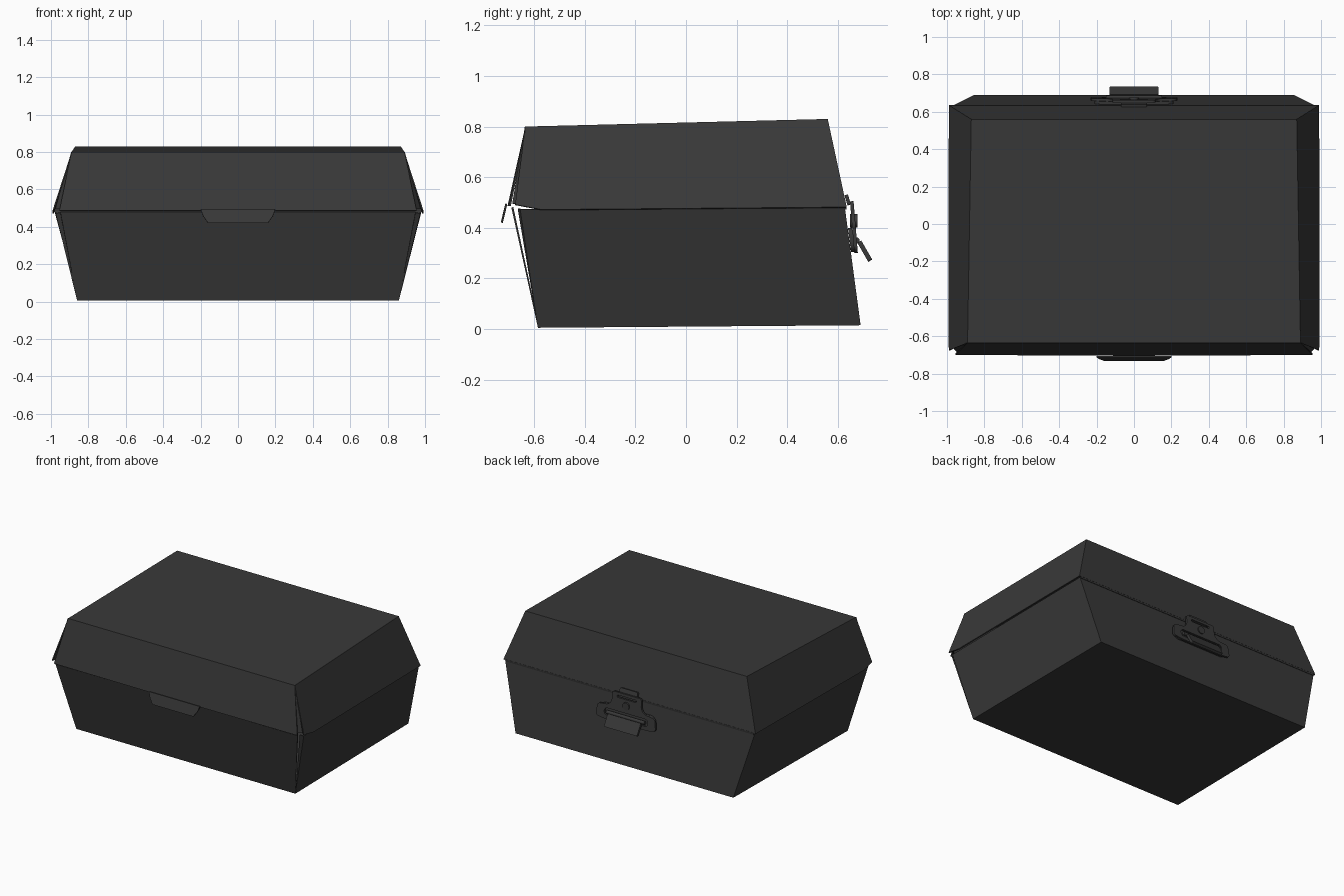
import bpy
import bmesh
from math import radians
from mathutils import Vector

if "Cube" in bpy.data.objects:
    bpy.data.objects.remove(bpy.data.objects["Cube"], do_unlink=True)

card = bpy.data.materials.new("charcoal card")
card.use_nodes = True
COLOUR = (0.04, 0.04, 0.04, 1)
card.diffuse_color = COLOUR
card.node_tree.nodes["Principled BSDF"].inputs["Base Color"].default_value = COLOUR


def make(name, faces, thick=0.0, offset=0.0, round_corners=0.0):
    """Weld a list of polygons into one sheet and give it thickness."""
    bm = bmesh.new()
    for pts in faces:
        bm.faces.new([bm.verts.new(p) for p in pts])
    bmesh.ops.remove_doubles(bm, verts=bm.verts, dist=0.0005)
    bmesh.ops.recalc_face_normals(bm, faces=bm.faces)
    mesh = bpy.data.meshes.new(name)
    bm.to_mesh(mesh)
    bm.free()
    mesh.materials.append(card)
    ob = bpy.data.objects.new(name, mesh)
    bpy.context.collection.objects.link(ob)
    if round_corners:
        mod = ob.modifiers.new("round", "BEVEL")
        mod.affect = "VERTICES"
        mod.width = round_corners
        mod.segments = 6
    if thick:
        mod = ob.modifiers.new("thickness", "SOLIDIFY")
        mod.thickness = thick
        mod.offset = offset
    return ob


def both(pts):
    """A polygon and its mirror image across x."""
    return [pts, [(-x, y, z) for x, y, z in reversed(pts)]]


def across(pts):
    """A symmetric polygon from the points of its right half."""
    return pts + [(-x, y, z) for x, y, z in reversed(pts)]


# Tray: floor, leaning walls and folded front corners
floor_f, floor_b = (0.86, -0.585, 0.005), (0.855, 0.69, 0.015)
rim_f, rim_s, rim_b = (0.95, -0.69, 0.48), (0.975, -0.655, 0.472), (0.98, 0.628, 0.478)
tray = [across([floor_f, floor_b]), across([floor_f, rim_f]), across([floor_b, rim_b])]
tray += both([floor_f, floor_b, rim_b, rim_s])
tray += both([floor_f, rim_s, (0.95, -0.665, 0.475)])
make("tray", tray, 0.008, -1)

# Lid: sloping top, front and back panels, side panels with a clipped corner
top_f, top_b = (0.89, -0.635, 0.80), (0.87, 0.56, 0.83)
lip_f, lip_b = (0.955, -0.70, 0.487), (0.99, 0.635, 0.482)
clip_a, clip_b = (0.99, -0.675, 0.492), (0.993, -0.57, 0.472)
lid = [across([top_f, top_b]), across([top_f, (0.955, -0.70, 0.495), (0.0, -0.708, 0.489)]),
       across([top_b, lip_b])]
lid[1] = [top_f, lip_f, (0, -0.705, 0.487), (-lip_f[0], *lip_f[1:]), (-top_f[0], *top_f[1:])]
lid += both([top_f, top_b, lip_b, clip_b, clip_a])
make("lid", lid, 0.008, -1)

# Tucked flaps behind the front corner gaps of the lid
make("lid_corner_flaps", both([top_f, (0.945, -0.685, 0.495), (0.975, -0.65, 0.495)]), 0.005)

# Front closing tab
make("front_tab", [across([(0.20, -0.71, 0.495), (0.185, -0.719, 0.455), (0.16, -0.728, 0.42)])],
     0.008)

# Back fold strip
make("hinge_fold", [across([(0.975, 0.632, 0.487), (0.975, 0.63, 0.472)])], 0.006)


# Clasp on the back
def plate(name, half, y_top, y_low, thick, rounding):
    """Thin upright plate from right-half (x, z) points, leaning between two depths."""
    lo, hi = min(z for x, z in half), max(z for x, z in half)
    pts = [(x, y_low + (y_top - y_low) * (z - lo) / (hi - lo), z) for x, z in half]
    return make(name, [across(pts)], thick, 0, rounding)


neck = plate("clasp_plate",
             [(0.115, 0.505), (0.115, 0.435), (0.14, 0.405), (0.225, 0.395), (0.235, 0.31),
              (0.17, 0.30)],
             0.655, 0.672, 0.014, 0.018)
wide = plate("clasp_base", [(0.21, 0.40), (0.21, 0.305)], 0.648, 0.66, 0.016, 0.035)

# Slots through the clasp plate
for label, w, z, h in (("lower_slot", 0.17, 0.352, 0.05), ("upper_slot", 0.075, 0.478, 0.016)):
    cutter = plate(label + "_cutter", [(w, z + h / 2), (w, z - h / 2)], 0.66, 0.66, 0.08, h * 0.45)
    cutter.hide_render = True
    cutter.hide_viewport = True
    cut = neck.modifiers.new(label, "BOOLEAN")
    cut.operation = "DIFFERENCE"
    cut.object = cutter

plate("clasp_hook", [(0.07, 0.53), (0.07, 0.49)], 0.633, 0.645, 0.014, 0.008)
plate("clasp_handle", [(0.13, 0.345), (0.13, 0.27)], 0.685, 0.728, 0.018, 0.008)


def cylinder(name, radius, depth, loc, rot):
    bpy.ops.mesh.primitive_cylinder_add(vertices=24, radius=radius, depth=depth,
                                        location=loc, rotation=rot)
    ob = bpy.context.object
    ob.name = name
    ob.data.materials.append(card)
    bpy.ops.object.shade_smooth_by_angle(angle=radians(40))


cylinder("clasp_rivet", 0.026, 0.03, (0, 0.662, 0.428), (radians(90), 0, 0))
cylinder("clasp_pin", 0.012, 0.30, (0, 0.674, 0.35), (0, radians(90), 0))
